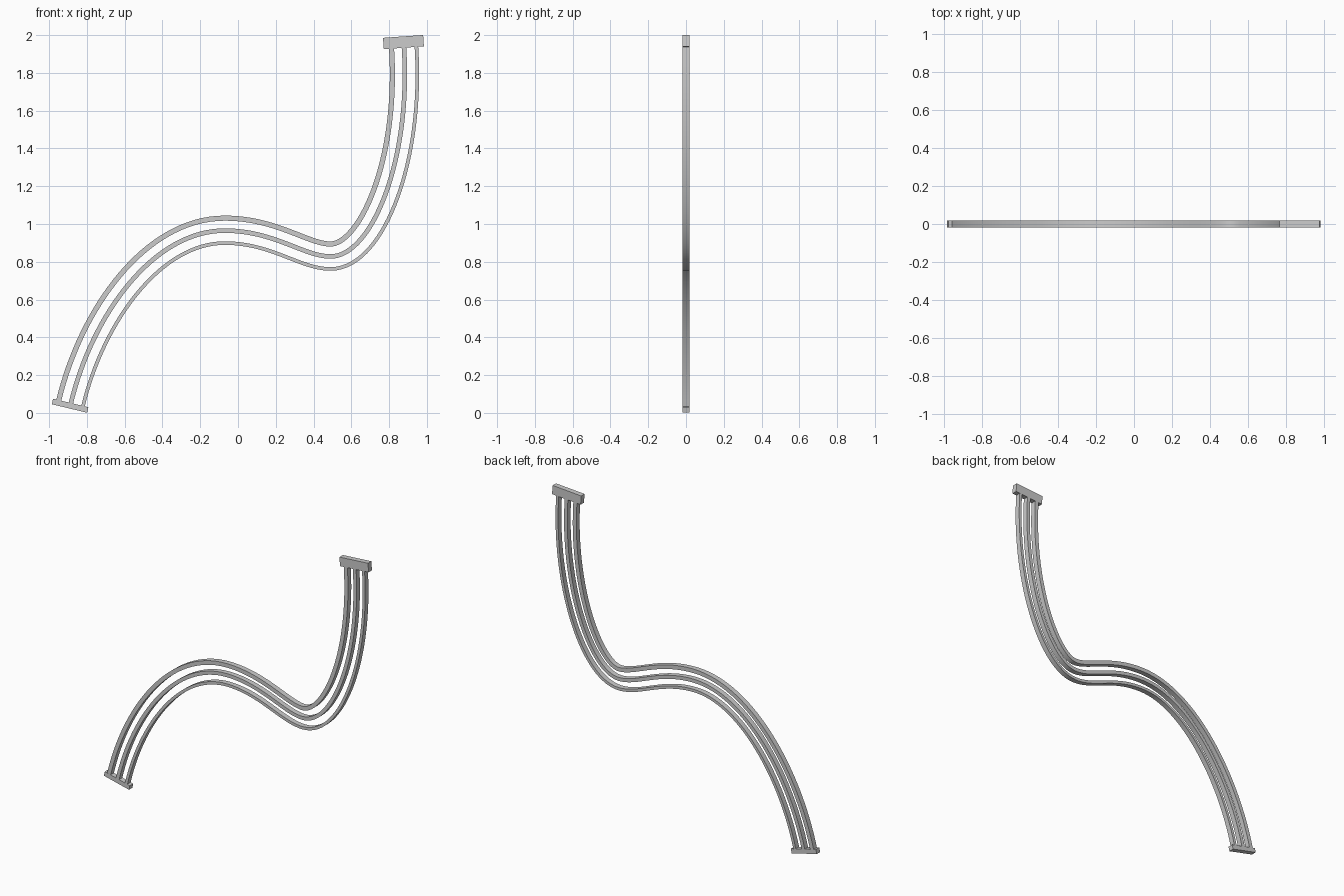
import bpy, bmesh, math
from mathutils import Vector, Matrix
from mathutils.geometry import interpolate_bezier

if "Cube" in bpy.data.objects:
    bpy.data.objects.remove(bpy.data.objects["Cube"])

# Centre path in the XZ plane: (point, handle in, handle out)
S, E = math.radians(76.5), math.radians(94)
path = [
    ((-0.885, 0.05), None, (0.48 * math.cos(S), 0.48 * math.sin(S))),
    ((-0.07, 0.965), (-0.38, 0), (0.26, 0)),
    ((0.49, 0.828), (-0.14, 0), (0.22, 0)),
    ((0.878, 1.945), (-0.6 * math.cos(E), -0.6 * math.sin(E)), None),
]
pts = []
for (p, _, ho), (q, hi, _) in zip(path, path[1:]):
    a, b = Vector((p[0], 0, p[1])), Vector((q[0], 0, q[1]))
    seg = interpolate_bezier(a, a + Vector((ho[0], 0, ho[1])),
                             b + Vector((hi[0], 0, hi[1])), b, 33)
    pts += seg if not pts else seg[1:]


def normal(i):
    t = (pts[min(i + 1, len(pts) - 1)] - pts[max(i - 1, 0)]).normalized()
    return Vector((-t.z, 0, t.x))


def finish(bm, name):
    bmesh.ops.recalc_face_normals(bm, faces=bm.faces)
    me = bpy.data.meshes.new(name)
    bm.to_mesh(me)
    bm.free()
    ob = bpy.data.objects.new(name, me)
    bpy.context.collection.objects.link(ob)
    return ob


def rail(name, offset, width, depth=0.035):
    # Rectangular section swept along an offset of the centre path
    bm = bmesh.new()
    rings = []
    for i, p in enumerate(pts):
        n = normal(i)
        rings.append([bm.verts.new(p + n * (offset + u * width / 2)
                                   + Vector((0, v * depth / 2, 0)))
                      for u, v in ((1, 1), (-1, 1), (-1, -1), (1, -1))])
    for u, v in zip(rings, rings[1:]):
        for k in range(4):
            j = (k + 1) % 4
            bm.faces.new((u[k], u[j], v[j], v[k]))
    bm.faces.new(rings[0])
    bm.faces.new(rings[-1])
    ob = finish(bm, name)
    # Smooth along the length, sharp at the four long edges
    bpy.ops.object.select_all(action='DESELECT')
    ob.select_set(True)
    bpy.context.view_layer.objects.active = ob
    bpy.ops.object.shade_smooth_by_angle(angle=math.radians(30))


def block(name, x, z, length, height, angle):
    bm = bmesh.new()
    m = (Matrix.Translation((x, 0, z)) @ Matrix.Rotation(-math.radians(angle), 4, 'Y')
         @ Matrix.Diagonal((length, 0.036, height, 1)))
    bmesh.ops.create_cube(bm, size=1, matrix=m)
    finish(bm, name)


rail("outer_rail", 0.066, 0.027)
rail("middle_rail", 0.0, 0.024)
rail("inner_rail", -0.066, 0.019)

# End caps
block("lower_end_block", -0.889, 0.038, 0.192, 0.03, -13.5)
block("upper_end_block", 0.876, 1.963, 0.213, 0.06, 4)
